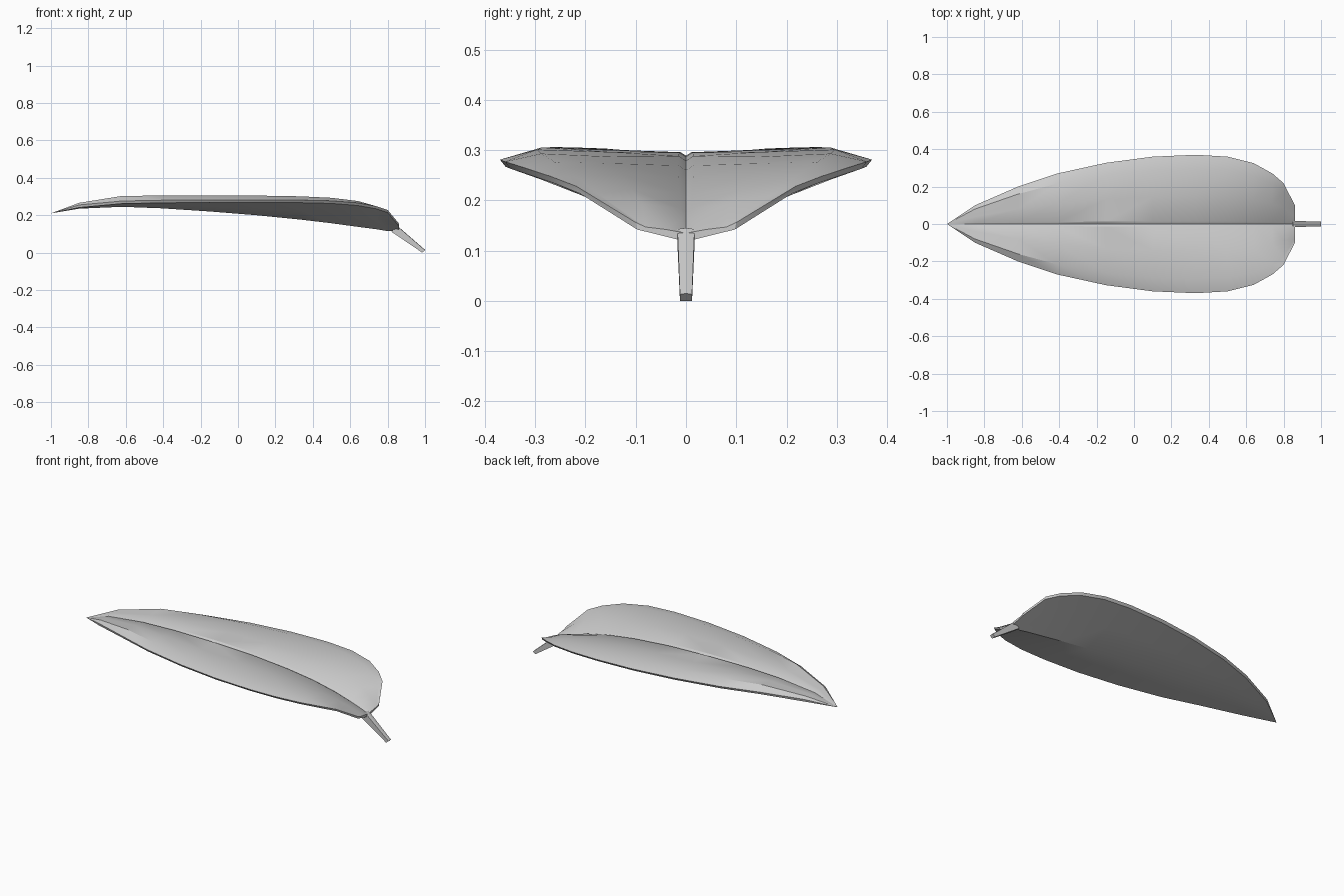
import bpy, bmesh

if "Cube" in bpy.data.objects:
    bpy.data.objects.remove(bpy.data.objects["Cube"])

# Leaf stations: x, half width, midrib top z, blade crest z, rim z, keel z
STATIONS = [
    (-1.00, 0.000, 0.210, 0.210, 0.210, 0.210),
    (-0.85, 0.100, 0.257, 0.266, 0.255, 0.235),
    (-0.62, 0.200, 0.282, 0.303, 0.276, 0.245),
    (-0.41, 0.270, 0.289, 0.305, 0.280, 0.237),
    (-0.15, 0.327, 0.287, 0.306, 0.282, 0.220),
    (0.10, 0.360, 0.279, 0.305, 0.282, 0.200),
    (0.33, 0.370, 0.260, 0.301, 0.281, 0.177),
    (0.50, 0.360, 0.237, 0.293, 0.277, 0.157),
    (0.64, 0.325, 0.207, 0.276, 0.266, 0.138),
    (0.74, 0.270, 0.177, 0.246, 0.248, 0.125),
    (0.80, 0.218, 0.157, 0.212, 0.228, 0.115),
    (0.86, 0.100, 0.133, 0.147, 0.156, 0.118),
]


def section(x, w, rib, crest, rim, keel):
    """Half cross-section: midrib groove, crest, rim, underside, keel."""
    low = rim - min(0.014, w * 0.14)
    return [
        (x, 0, rib),
        (x, w * 0.04, rib + w * 0.025),
        (x, w * 0.4, rib + (crest - rib) * 0.65),
        (x, w * 0.8, crest),
        (x, w, rim),
        (x, w * 0.97, low),
        (x, w * 0.5, keel + (low - keel) * 0.52),
        (x, 0, keel),
    ]


def make_object(name, bm):
    bmesh.ops.recalc_face_normals(bm, faces=bm.faces)
    mesh = bpy.data.meshes.new(name)
    bm.to_mesh(mesh)
    bm.free()
    obj = bpy.data.objects.new(name, mesh)
    bpy.context.collection.objects.link(obj)
    bpy.ops.object.select_all(action='DESELECT')
    obj.select_set(True)
    bpy.context.view_layer.objects.active = obj
    return obj


def loft(rings, closed):
    bm = bmesh.new()
    rows = [[bm.verts.new(p) for p in ring] for ring in rings]
    n = len(rows[0])
    for a, b in zip(rows, rows[1:]):
        for i in range(n if closed else n - 1):
            j = (i + 1) % n
            bm.faces.new((a[i], a[j], b[j], b[i]))
    return bm, rows


# Leaf blade: loft one half, mirror it across the midrib, close the base
bm, rows = loft([section(*s) for s in STATIONS], False)
geom = bm.verts[:] + bm.edges[:] + bm.faces[:]
dup = bmesh.ops.duplicate(bm, geom=geom)["geom"]
for v in (g for g in dup if isinstance(g, bmesh.types.BMVert)):
    v.co.y = -v.co.y
bmesh.ops.remove_doubles(bm, verts=bm.verts[:], dist=0.0001)
base = [e for e in bm.edges if e.is_boundary and e.verts[0].co.x > 0.8]
fill = bmesh.ops.edgeloop_fill(bm, edges=base)["faces"]
bmesh.ops.triangulate(bm, faces=fill)
make_object("leaf_blade", bm)
bpy.ops.object.shade_smooth_by_angle(angle=0.5)


# Stem: tapered bar with a faint ridge along its top
def stem_ring(xt, zt, xb, zb, w):
    return [(xb, -w, zb), (xb, w, zb), (xt, w, zt), (xt, 0, zt + 0.002), (xt, -w, zt)]


bm, rows = loft([stem_ring(0.85, 0.143, 0.82, 0.112, 0.017),
                 stem_ring(1.0, 0.013, 0.985, 0.0, 0.012)], True)
for ring in rows:
    bm.faces.new(ring)
make_object("stem", bm)
